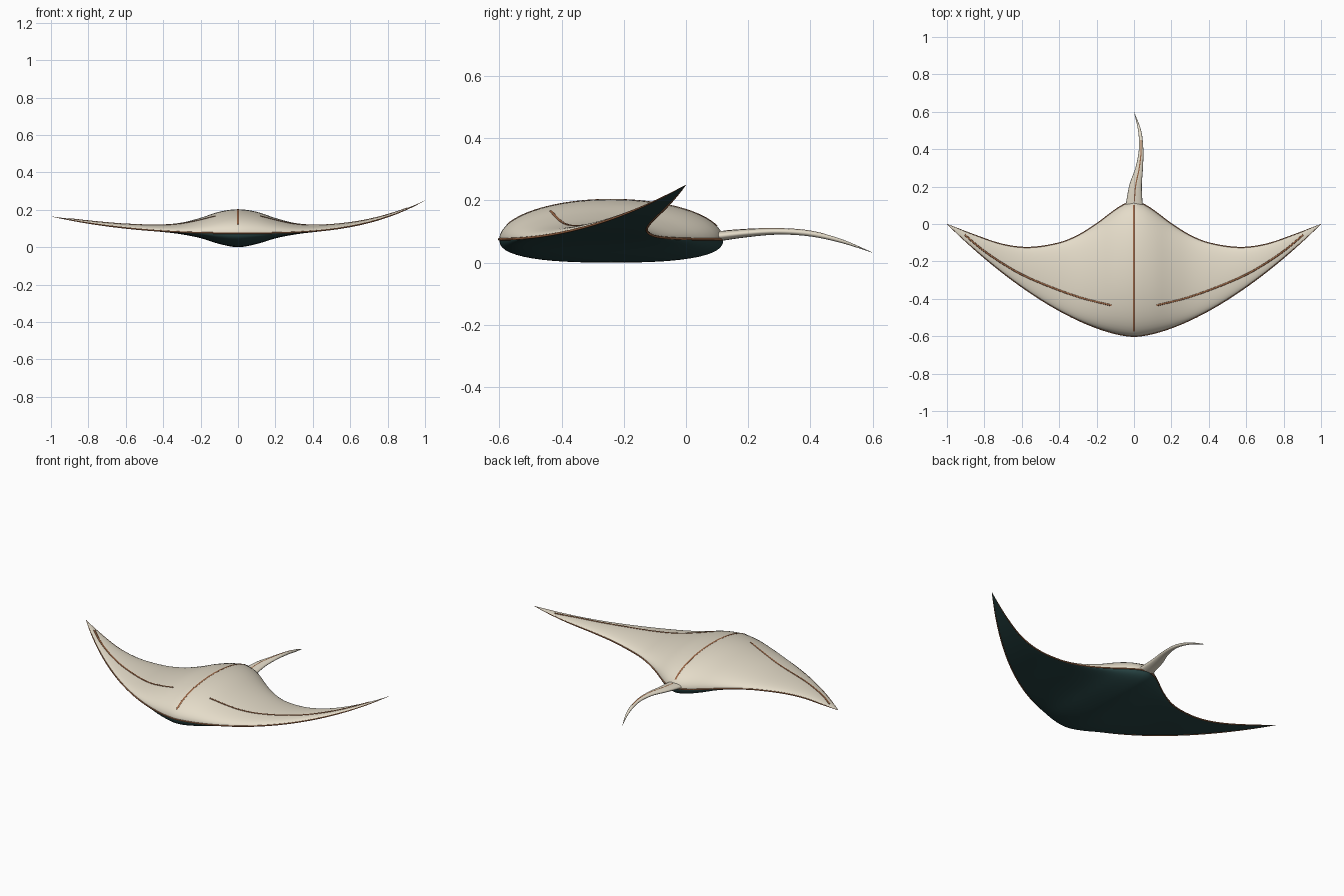
import bpy, bmesh, math
from mathutils import Vector

if "Cube" in bpy.data.objects:
    bpy.data.objects.remove(bpy.data.objects["Cube"])


def material(name, rgb):
    m = bpy.data.materials.new(name)
    m.diffuse_color = (*rgb, 1)
    m.use_nodes = True
    m.node_tree.nodes["Principled BSDF"].inputs["Base Color"].default_value = m.diffuse_color
    return m


CREAM = material("cream skin", (0.78, 0.715, 0.585))
TEAL = material("dark teal belly", (0.02, 0.056, 0.056))
BROWN = material("copper brown line", (0.33, 0.135, 0.06))


def table(pts, t):
    """Smooth interpolation through (position, value) pairs."""
    n = len(pts)
    i = 0
    while i < n - 2 and t > pts[i + 1][0]:
        i += 1
    (x0, y0), (x1, y1) = pts[i], pts[i + 1]

    def slope(k):
        a, b = pts[max(k - 1, 0)], pts[min(k + 1, n - 1)]
        return (b[1] - a[1]) / (b[0] - a[0])
    h = x1 - x0
    s = (t - x0) / h
    return ((2*s**3 - 3*s**2 + 1) * y0 + (s**3 - 2*s**2 + s) * h * slope(i)
            + (3*s**2 - 2*s**3) * y1 + (s**3 - s**2) * h * slope(i + 1))


TRAIL = [(0, .12), (.05, .105), (.1, .075), (.2, 0), (.3, -.062), (.4, -.102),
         (.56, -.126), (.7, -.11), (.85, -.06), (1, 0)]
UPPER = [(-.1, .114), (0, .128), (.1, .114), (.2, .08), (.3, .051), (.4, .036),
         (.6, .023), (.8, .013), (1, 0)]
LOWER = [(-.1, .058), (0, .075), (.1, .058), (.2, .029), (.3, .012), (.4, .005),
         (.6, .003), (1, 0)]


def lead(x):
    return -.6 * (1 - abs(x) ** 1.6)


def trail(x):
    return table(TRAIL, abs(x))


def edge_z(x):
    # the right wing lifts higher than the left
    return .075 + (.175 * x ** 3.1 if x > 0 else .09 * abs(x) ** 2.3)


def top_z(x, y):
    a, b = lead(x), trail(x)
    u = max(-1, min(1, (2 * y - a - b) / max(b - a, 1e-6)))
    return edge_z(x) + table(UPPER, abs(x)) * math.sqrt(1 - u * u)


def finish(name, bm, mats, angle=50):
    bmesh.ops.remove_doubles(bm, verts=bm.verts, dist=1e-5)
    bmesh.ops.recalc_face_normals(bm, faces=bm.faces)
    me = bpy.data.meshes.new(name)
    bm.to_mesh(me)
    bm.free()
    for m in mats:
        me.materials.append(m)
    ob = bpy.data.objects.new(name, me)
    bpy.context.collection.objects.link(ob)
    bpy.ops.object.select_all(action='DESELECT')
    ob.select_set(True)
    bpy.context.view_layer.objects.active = ob
    bpy.ops.object.shade_smooth_by_angle(angle=math.radians(angle))
    return ob


def tube(name, pts, radii, mat, sides=8):
    """Tube along pts; radii holds (half width, half height) per point."""
    bm = bmesh.new()
    pts = [Vector(p) for p in pts]
    rings = []
    for i, p in enumerate(pts):
        t = (pts[min(i + 1, len(pts) - 1)] - pts[max(i - 1, 0)]).normalized()
        side = t.cross(Vector((0, 0, 1))).normalized()
        up = side.cross(t)
        w, h = radii[i]
        rings.append([bm.verts.new(p + side * w * math.cos(k * math.tau / sides)
                                   + up * h * math.sin(k * math.tau / sides))
                      for k in range(sides)])
    for a, b in zip(rings, rings[1:]):
        for k in range(sides):
            j = (k + 1) % sides
            bm.faces.new((a[k], a[j], b[j], b[k]))
    bm.faces.new(rings[0])
    bm.faces.new(rings[-1])
    return finish(name, bm, [mat], 80)


# Body and wings: spanwise sections, rounded back and flatter belly
NX, NU = 96, 28
bm = bmesh.new()
sections = []
for i in range(NX + 1):
    x = -math.cos(math.pi * i / NX) * .35 + (2 * i / NX - 1) * .65
    a, b = lead(x), trail(x)
    low = table(LOWER, abs(x))
    ring = []
    for k in range(2 * NU):
        ang = math.pi * k / NU
        u = -math.cos(ang)
        y = (a + b) / 2 + u * (b - a) / 2
        if k <= NU:
            z = edge_z(x) + table(UPPER, abs(x)) * abs(math.sin(ang))
        else:
            z = edge_z(x) - low * max(0, 1 - abs(u) ** 2.6) ** (1 / 2.6)
        ring.append(bm.verts.new((x, y, z)))
    sections.append(ring)
for a, b in zip(sections, sections[1:]):
    for k in range(2 * NU):
        j = (k + 1) % (2 * NU)
        f = bm.faces.new((a[k], a[j], b[j], b[k]))
        f.material_index = 0 if k < NU else 1
finish("body", bm, [CREAM, TEAL])

# Tail: tapering curved whip
CX = [(.08, 0), (.2, .008), (.3, .028), (.4, .038), (.5, .03), (.6, 0)]
CZ = [(.08, .082), (.2, .095), (.3, .1), (.4, .093), (.5, .069), (.6, .032)]
HW = [(.08, .048), (.2, .034), (.3, .02), (.4, .012), (.5, .008), (.6, .0004)]
HH = [(.08, .017), (.2, .013), (.3, .01), (.4, .009), (.5, .006), (.6, .0004)]
ys = [.08 + .52 * i / 40 for i in range(41)]
tube("tail", [(table(CX, y), y, table(CZ, y)) for y in ys],
     [(table(HW, y), table(HH, y)) for y in ys], CREAM, 16)

# Line along the top of the tail
ys = [.12 + .33 * i / 24 for i in range(25)]
tube("tail_line", [(table(CX, y), y, table(CZ, y) + table(HH, y)) for y in ys],
     [(.003, .001)] * 25, BROWN, 6)

# Spine line, lying almost flat on the back
ys = [-.575 + .675 * i / 80 for i in range(81)]
tube("spine_line", [(0, y, top_z(0, y)) for y in ys], [(.005, .0018)] * 81, BROWN)

# Wing lines and rim seams on both sides
LINE = [(.12, -.435), (.28, -.395), (.45, -.335), (.6, -.27), (.72, -.2),
        (.82, -.13), (.905, -.058)]
for s, side in ((1, "right"), (-1, "left")):
    xs = [.12 + .785 * i / 50 for i in range(51)]
    pts = [(s * x, table(LINE, x), top_z(s * x, table(LINE, x))) for x in xs]
    tube(side + "_wing_line", pts, [(.005, .0025)] * 51, BROWN)
    xs = [i / 60 for i in range(61)]
    rad = [(.004 * (1 - .9 * x ** 8),) * 2 for x in xs]
    for edge, fn in (("leading", lead), ("trailing", trail)):
        tube(f"{side}_{edge}_seam", [(s * x, fn(x), edge_z(s * x)) for x in xs],
             rad, BROWN, 8)
